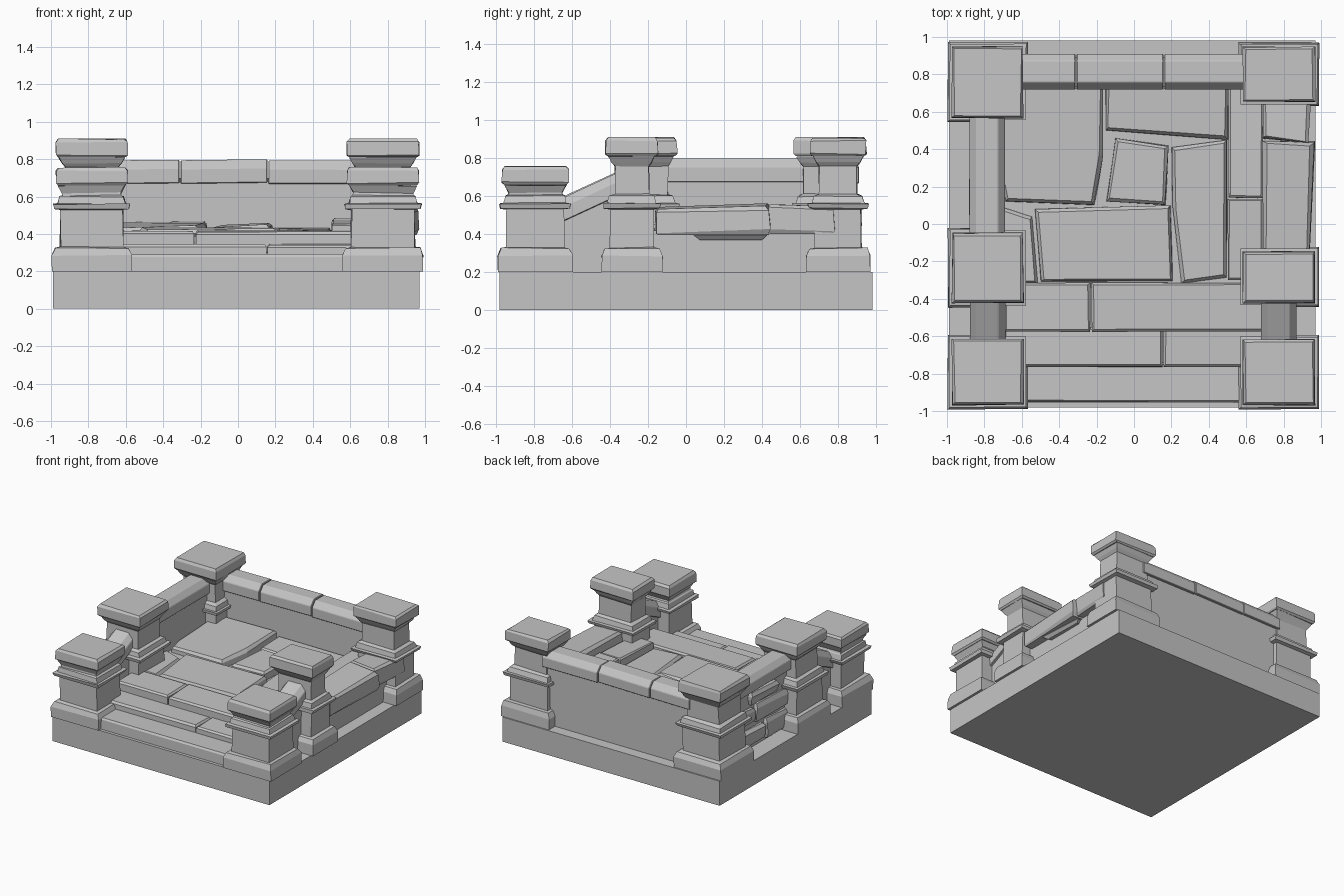
import bpy, bmesh, random
from mathutils import Vector

random.seed(4)
if "Cube" in bpy.data.objects:
    bpy.data.objects.remove(bpy.data.objects["Cube"], do_unlink=True)

stone = bpy.data.materials.new("grey_stone")
stone.use_nodes = True
grey = (0.56, 0.56, 0.56, 1)
stone.diffuse_color = grey
stone.node_tree.nodes["Principled BSDF"].inputs["Base Color"].default_value = grey


def loft(name, rings, chip=0.0):
    """Skin a stack of equal rings, cap both ends, optionally soften edges."""
    bm = bmesh.new()
    loops = [[bm.verts.new(p) for p in ring] for ring in rings]
    n = len(loops[0])
    for low, high in zip(loops, loops[1:]):
        for i in range(n):
            j = (i + 1) % n
            bm.faces.new((low[i], low[j], high[j], high[i]))
    bm.faces.new(loops[0][::-1])
    bm.faces.new(loops[-1])
    bmesh.ops.recalc_face_normals(bm, faces=bm.faces)
    mesh = bpy.data.meshes.new(name)
    bm.to_mesh(mesh)
    bm.free()
    mesh.materials.append(stone)
    obj = bpy.data.objects.new(name, mesh)
    bpy.context.collection.objects.link(obj)
    if chip:
        mod = obj.modifiers.new("chipped_edges", "BEVEL")
        mod.width = chip
        mod.segments = 1


def rect(x0, x1, y0, y1):
    return [(x0, y0), (x1, y0), (x1, y1), (x0, y1)]


def block(name, outline, levels, wear=0.0, tilt=(0, 0)):
    """Stack an outline at (height, growth) levels; all but the lowest tilt."""
    cx = sum(p[0] for p in outline) / len(outline)
    cy = sum(p[1] for p in outline) / len(outline)
    rings = []
    for k, (z, grow) in enumerate(levels):
        ring = []
        for x, y in outline:
            dz = (tilt[0] * (x - cx) + tilt[1] * (y - cy)) if k else 0
            w = [random.uniform(-wear, wear) if k else 0 for _ in range(3)]
            ring.append((x + (grow if x > cx else -grow) + w[0],
                         y + (grow if y > cy else -grow) + w[1], z + dz + w[2]))
        rings.append(ring)
    loft(name, rings)


def coping(name, start, end, width=0.19, height=0.125):
    """Chamfered capstone running between two top centre points."""
    a, b = Vector(start), Vector(end)
    side = (b - a).cross(Vector((0, 0, 1))).normalized()
    half = width / 2
    profile = [(-half, -height), (half, -height), (half, -0.045),
               (half * 0.6, 0), (-half * 0.6, 0), (-half, -0.045)]
    rings = []
    for p in (a, b):
        lift = random.uniform(-0.006, 0.006)
        rings.append([p + side * s + Vector((0, 0, h + lift)) for s, h in profile])
    loft(name, rings, 0.004)


# Plinth
block("plinth", rect(-0.99, 0.97, -0.98, 0.98), [(0, 0), (0.2, 0)])

# Pillars: shared foot, shaft and ring, then a short or tall head
LOWER = [(0.2, 0.025), (0.285, 0.025), (0.325, 0.008), (0.33, -0.02),
         (0.53, -0.022), (0.535, 0.01), (0.56, 0.016), (0.562, -0.008), (0.6, -0.018)]
SHORT = [(0.605, -0.03), (0.62, -0.03), (0.66, -0.008)]
TALL = [(0.61, -0.045), (0.755, -0.045), (0.775, -0.03), (0.81, -0.012)]


def pillar(name, x0, x1, y0, y1, head, top):
    area = rect(x0, x1, y0, y1)
    block(name, area, LOWER + head, wear=0.004)
    low = head[-1][0]
    block(name + "_cap", area, [(low, -0.008), (low + 0.012, 0.003),
                                (top - 0.02, 0.002), (top - 0.003, -0.01)], wear=0.004)


for side, x0, x1, mid_end, back_start in (("right", -0.97, -0.595, -0.05, 0.57),
                                          ("left", 0.585, 0.965, -0.15, 0.655)):
    pillar(side + "_front_pillar", x0, x1, -0.965, -0.62, SHORT, 0.76)
    pillar(side + "_middle_pillar", x0, x1, -0.42, mid_end, TALL, 0.91)
    pillar(side + "_back_pillar", x0, x1, back_start, 0.945, TALL, 0.91)
    # Sloping stair rail with its wall
    rail_x = (x0 + x1) / 2
    coping(side + "_stair_rail", (rail_x, -0.67, 0.585), (rail_x, -0.36, 0.725))
    block(side + "_stair_wall", rect(rail_x - 0.075, rail_x + 0.075, -0.66, -0.38),
          [(0.2, 0), (0.53, 0)], tilt=(0, 0.45))

# Back wall and capstones
block("back_wall", rect(-0.7, 0.7, 0.735, 0.89), [(0.2, 0), (0.7, 0)])
cuts = [-0.67, -0.31, 0.16, 0.67]
for i, (a, b) in enumerate(zip(cuts, cuts[1:])):
    coping(f"back_coping_{i + 1}", (a + 0.003, 0.815, 0.795), (b - 0.003, 0.815, 0.795))

# Right side wall with rough outer stones
block("right_wall", rect(-0.84, -0.71, -0.12, 0.65), [(0.2, 0), (0.7, 0)])
coping("right_coping", (-0.785, -0.12, 0.795), (-0.785, 0.65, 0.795))
for i, (a, b, z, t) in enumerate([(-0.08, 0.2, 0.22, 0.15), (0.22, 0.6, 0.24, 0.13),
                                  (-0.08, 0.33, 0.4, 0.13), (0.35, 0.6, 0.42, 0.12),
                                  (0.05, 0.4, 0.56, 0.09)]):
    block(f"right_wall_stone_{i + 1}", rect(-0.875, -0.8, a, b),
          [(z, -0.01), (z + 0.03, 0), (z + t - 0.03, 0), (z + t, -0.015)],
          wear=0.008, tilt=(0, 0.05))

# Left side: broken wall with large loose stones
block("left_wall_foot", rect(0.66, 0.87, -0.2, 0.75), [(0.2, 0), (0.42, 0)])
block("left_outer_stone_front", [(0.69, -0.16), (0.94, -0.16), (0.965, 0.44), (0.69, 0.45)],
      [(0.395, -0.01), (0.42, 0), (0.52, 0), (0.545, -0.02)], wear=0.007, tilt=(-0.04, 0.02))
block("left_outer_stone_back", [(0.69, 0.46), (0.93, 0.43), (0.95, 0.78), (0.69, 0.8)],
      [(0.4, -0.01), (0.42, 0), (0.53, 0), (0.55, -0.015)], wear=0.007, tilt=(0, -0.05))
block("left_wall_shard", [(0.8, 0.08), (0.92, 0.05), (0.91, 0.42), (0.8, 0.4)],
      [(0.37, -0.02), (0.4, 0), (0.44, 0)], wear=0.01)
block("left_inner_stone_front", rect(0.5, 0.69, -0.3, 0.135),
      [(0.25, 0), (0.455, 0), (0.465, -0.01)], wear=0.003, tilt=(0, 0.05))
block("left_inner_stone_back", rect(0.505, 0.69, 0.14, 0.74),
      [(0.25, 0), (0.475, 0), (0.485, -0.01)], wear=0.003)

# Steps, the upper two split into two long stones
for i, (front, back, top, split) in enumerate([(-0.955, -0.74, 0.29, None),
                                               (-0.765, -0.55, 0.345, 0.155),
                                               (-0.575, -0.315, 0.415, -0.23)]):
    ends = [-0.7, split, 0.7] if split else [-0.7, 0.7]
    for j, (a, b) in enumerate(zip(ends, ends[1:])):
        block(f"step_{i + 1}_stone_{j + 1}", rect(a + 0.003, b - 0.003, front, back),
              [(0.2, 0), (top - 0.015, 0), (top, -0.012)], wear=0.003,
              tilt=(0, 0.03 * j))

# Terrace bed and uneven paving slabs
block("terrace_bed", rect(-0.72, 0.7, -0.34, 0.76), [(0.2, 0), (0.385, 0)])
slabs = [
    ([(-0.71, 0.21), (-0.69, 0.12), (-0.21, 0.1), (-0.165, 0.36), (-0.165, 0.74), (-0.71, 0.74)],
     0.45, (0.02, 0.04)),
    ([(-0.155, 0.5), (0.505, 0.45), (0.505, 0.74), (-0.155, 0.74)], 0.425, (0, 0.02)),
    ([(-0.15, 0.12), (0.17, 0.1), (0.185, 0.42), (-0.1, 0.46)], 0.45, (0.05, 0.02)),
    ([(0.25, -0.32), (0.5, -0.29), (0.5, 0.45), (0.2, 0.41), (0.205, 0.1)], 0.42, (0, 0.02)),
    ([(-0.5, -0.31), (0.21, -0.31), (0.195, 0.1), (-0.53, 0.08)], 0.43, (0, 0.02)),
    ([(-0.71, -0.32), (-0.51, -0.32), (-0.54, 0.04), (-0.71, 0.09)], 0.415, (-0.02, 0)),
]
for i, (outline, top, tilt) in enumerate(slabs):
    block(f"paving_slab_{i + 1}", outline,
          [(0.36, 0), (top - 0.02, -0.004), (top, -0.018)], wear=0.004, tilt=tilt)
